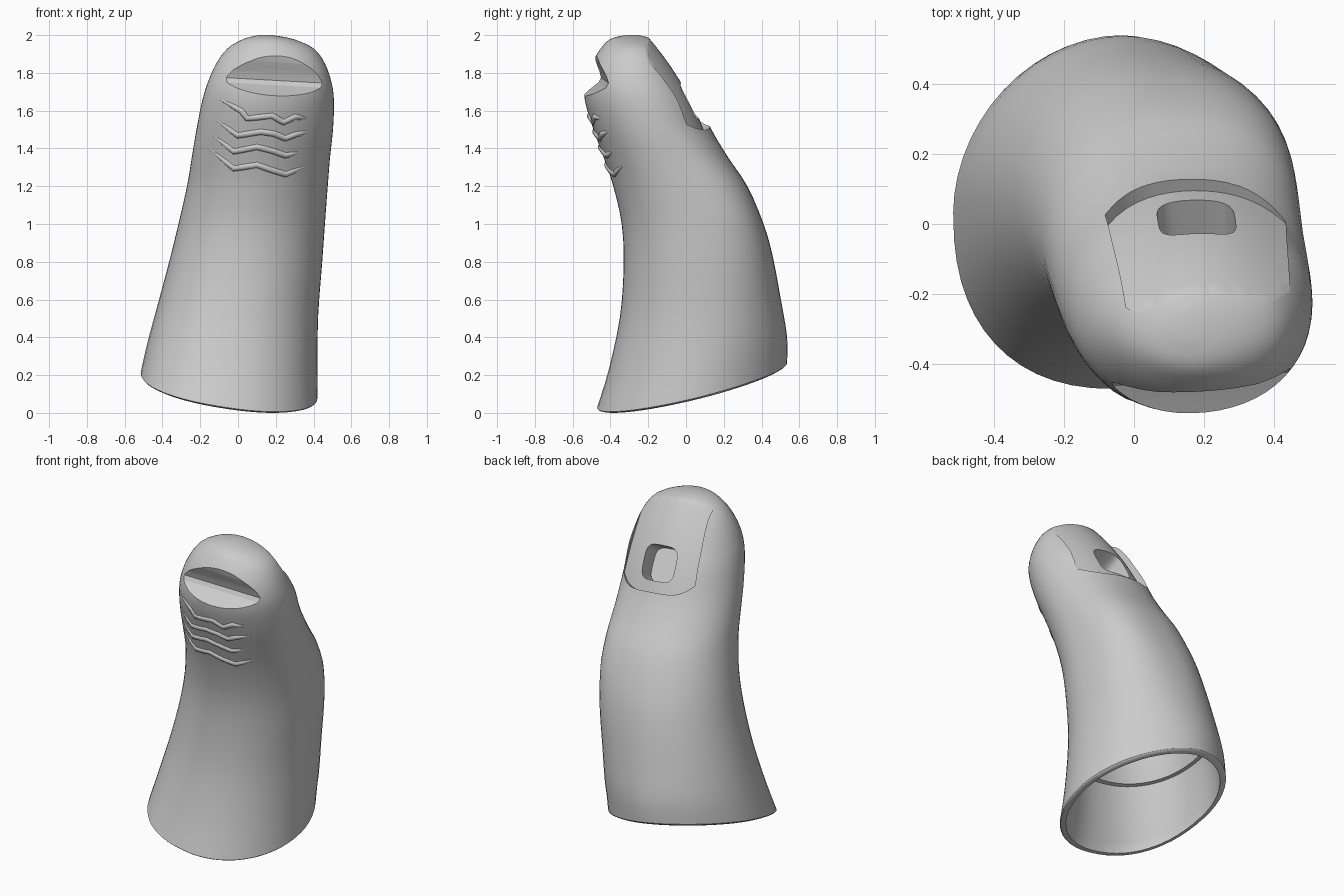
import bpy, bmesh, math
from mathutils import Vector
from mathutils.bvhtree import BVHTree

if "Cube" in bpy.data.objects:
    bpy.data.objects.remove(bpy.data.objects["Cube"])

SIDES = 56
# finger profile: height, left, right, front, back
ROWS = [
    (.13, -.515, .42, -.47, .535), (.30, -.48, .42, -.41, .535),
    (.55, -.42, .425, -.35, .50), (.80, -.36, .445, -.33, .46),
    (1.0, -.315, .46, -.34, .41), (1.2, -.27, .475, -.385, .325),
    (1.35, -.245, .487, -.435, .225), (1.5, -.22, .503, -.49, .135),
    (1.65, -.19, .508, -.535, .07), (1.75, -.16, .495, -.535, .01),
    (1.85, -.115, .46, -.50, -.05), (1.93, -.055, .40, -.45, -.11),
    (1.98, .03, .29, -.40, -.18), (2.0, .11, .18, -.32, -.25)]


def profile(s):
    """Smooth interpolation through the profile rows."""
    i = min(int(s), len(ROWS) - 2)
    t = s - i
    p = [ROWS[max(0, min(len(ROWS) - 1, i + k))] for k in (-1, 0, 1, 2)]
    return [.5 * (2 * b + (c - a) * t + (2 * a - 5 * b + 4 * c - d) * t * t
                  + (3 * b - a - 3 * c + d) * t ** 3) for a, b, c, d in zip(*p)]


def ring(s, inset=0, dz=0):
    z, xl, xr, yf, yb = profile(s)
    rx, ry = (xr - xl) / 2 - inset, (yb - yf) / 2 - inset
    fade = max(0, 1 - (z - .13) / .9)
    # the back right corner squares off at the knuckle
    knuckle = max(0, 1 - abs(z - 1.08) / (.85 if z < 1.08 else .45))
    pts = []
    for k in range(SIDES):
        a = 2 * math.pi * k / SIDES
        c, n = math.cos(a), math.sin(a)
        power = 2.05
        if c > 0 and n > 0:
            power = 2.05 - .17 * fade + .75 * knuckle
        elif c < 0:
            power = 2.05 + (.3 if n < 0 else -.15) * fade
        x = (xl + xr) / 2 + rx * math.copysign(abs(c) ** (2 / power), c)
        y = (yf + yb) / 2 + ry * math.copysign(abs(n) ** (2 / power), n)
        pts.append(Vector((x, y, z + dz + fade * (-.15 * x + .235 * y))))
    return pts


def loft(name, rings):
    """Closed solid through a list of equal loops."""
    bm = bmesh.new()
    loops = [[bm.verts.new(p) for p in r] for r in rings]
    n = len(loops[0])
    for a, b in zip(loops, loops[1:]):
        for k in range(n):
            bm.faces.new((a[k], a[(k + 1) % n], b[(k + 1) % n], b[k]))
    bm.faces.new(loops[0])
    bm.faces.new(loops[-1])
    bmesh.ops.recalc_face_normals(bm, faces=bm.faces)
    me = bpy.data.meshes.new(name)
    bm.to_mesh(me)
    bm.free()
    ob = bpy.data.objects.new(name, me)
    bpy.context.collection.objects.link(ob)
    return ob


def cut(target, cutter):
    cutter.hide_render = True
    mod = target.modifiers.new("cut", 'BOOLEAN')
    mod.operation, mod.solver, mod.object = 'DIFFERENCE', 'EXACT', cutter
    bpy.context.view_layer.objects.active = target
    bpy.ops.object.modifier_apply(modifier=mod.name)
    bpy.data.objects.remove(cutter)


# outer finger with rounded rim
last = len(ROWS) - 1
steps = [i / 3 for i in range(3 * last + 1)]
finger = loft("finger_shell", [ring(0, .02, -.012), ring(0, .005, -.006)]
              + [ring(s) for s in steps])
bm = bmesh.new()
bm.from_mesh(finger.data)
surface = BVHTree.FromBMesh(bm)
bm.free()

# hollow inside with a small ledge, closed below the nail
low = [s for s in steps if s <= 1.67]
high = [s for s in steps if 1.67 < s <= 6.4]
cut(finger, loft("cavity", [ring(0, .035, -.1)] + [ring(s, .035) for s in low]
                 + [ring(low[-1], .06, .002)] + [ring(s, .06 + .004 * s) for s in high]))

# nail frame: across, along, outward
base, tip = Vector((.165, .093, 1.5)), Vector((.21, -.197, 1.985))
along = (tip - base).normalized()
across = Vector((1, .09, 0))
across = (across - along * across.dot(along)).normalized()
out = along.cross(across).normalized()
if out.y < 0:
    out = -out
length = (tip - base).length


def nail_point(u, v, w):
    return base + across * u + along * v + out * w


# recessed nail bed, curved both ways
HW, NU, NV = .255, 16, 8
rings = []
for i in range(NU + 1):
    f = -1 + 2 * i / NU
    v0 = .09 * abs(f) ** 4 - .005
    v1 = length + .03 - .06 * abs(f) ** 6
    floor = []
    for j in range(NV + 1):
        v = v0 + (v1 - v0) * j / NV
        w = -.075 * f * f - .025 * f + .025 * (1 - (2 * v / length - 1) ** 2)
        floor.append(nail_point(HW * f * (1 - .08 * j / NV), v, w))
    rings.append(floor + [p + out * .3 for p in reversed(floor)])
cut(finger, loft("nail_cutter", rings))


# rounded pocket in the nail bed
def pocket(w):
    pts = []
    for k in range(32):
        a = 2 * math.pi * k / 32
        c, n = math.cos(a), math.sin(a)
        pts.append(nail_point(.11 * math.copysign(abs(c) ** .5, c),
                              .17 + .105 * math.copysign(abs(n) ** .5, n), w))
    return pts


cut(finger, loft("pocket_cutter", [pocket(-.13), pocket(.2)]))

# notch with a rounded crease across the finger pad
notch = []
for x, dz, dy in ((-.6, .05, -.07), (1.0, -.04, .055)):
    notch.append([Vector((x, y + dy, z + dz)) for y, z in
                  ((-.9, 1.47), (-.545, 1.665), (-.475, 1.705), (-.435, 1.73), (-.422, 1.755),
                   (-.432, 1.79), (-.46, 1.85), (-.485, 1.95), (-.5, 2.05), (-.9, 2.05))])
cut(finger, loft("notch_cutter", notch))

bpy.ops.object.select_all(action='DESELECT')
finger.select_set(True)
bpy.context.view_layer.objects.active = finger
bpy.ops.object.shade_smooth_by_angle(angle=math.radians(30))

# raised skin wrinkles
SHAPES = [
    [(-.09, 1.66), (.02, 1.60), (.05, 1.56), (.18, 1.575), (.24, 1.54), (.30, 1.57), (.36, 1.56)],
    [(-.11, 1.55), (.00, 1.47), (.12, 1.49), (.19, 1.48), (.25, 1.455), (.30, 1.475), (.37, 1.49)],
    [(-.13, 1.47), (-.02, 1.385), (.10, 1.41), (.18, 1.39), (.25, 1.365), (.32, 1.38)],
    [(-.15, 1.40), (-.02, 1.295), (.10, 1.315), (.17, 1.29), (.25, 1.265), (.35, 1.305)]]
for i, path in enumerate(SHAPES):
    pts = []
    for (x0, z0), (x1, z1) in zip(path, path[1:]):
        pts += [(x0 + (x1 - x0) * t / 3, z0 + (z1 - z0) * t / 3) for t in range(3)]
    pts.append(path[-1])
    cu = bpy.data.curves.new(f"wrinkle_{i + 1}", 'CURVE')
    cu.dimensions, cu.bevel_depth, cu.bevel_resolution = '3D', .019, 2
    cu.use_fill_caps = True
    sp = cu.splines.new('POLY')
    sp.points.add(len(pts) - 1)
    for k, (x, z) in enumerate(pts):
        hit = surface.ray_cast(Vector((x, -2, z)), Vector((0, 1, 0)))[0]
        sp.points[k].co = (x, hit.y + .008, z, 1)
        sp.points[k].radius = min(1, .4 + .25 * min(k, len(pts) - 1 - k))
    bpy.context.collection.objects.link(bpy.data.objects.new(cu.name, cu))
